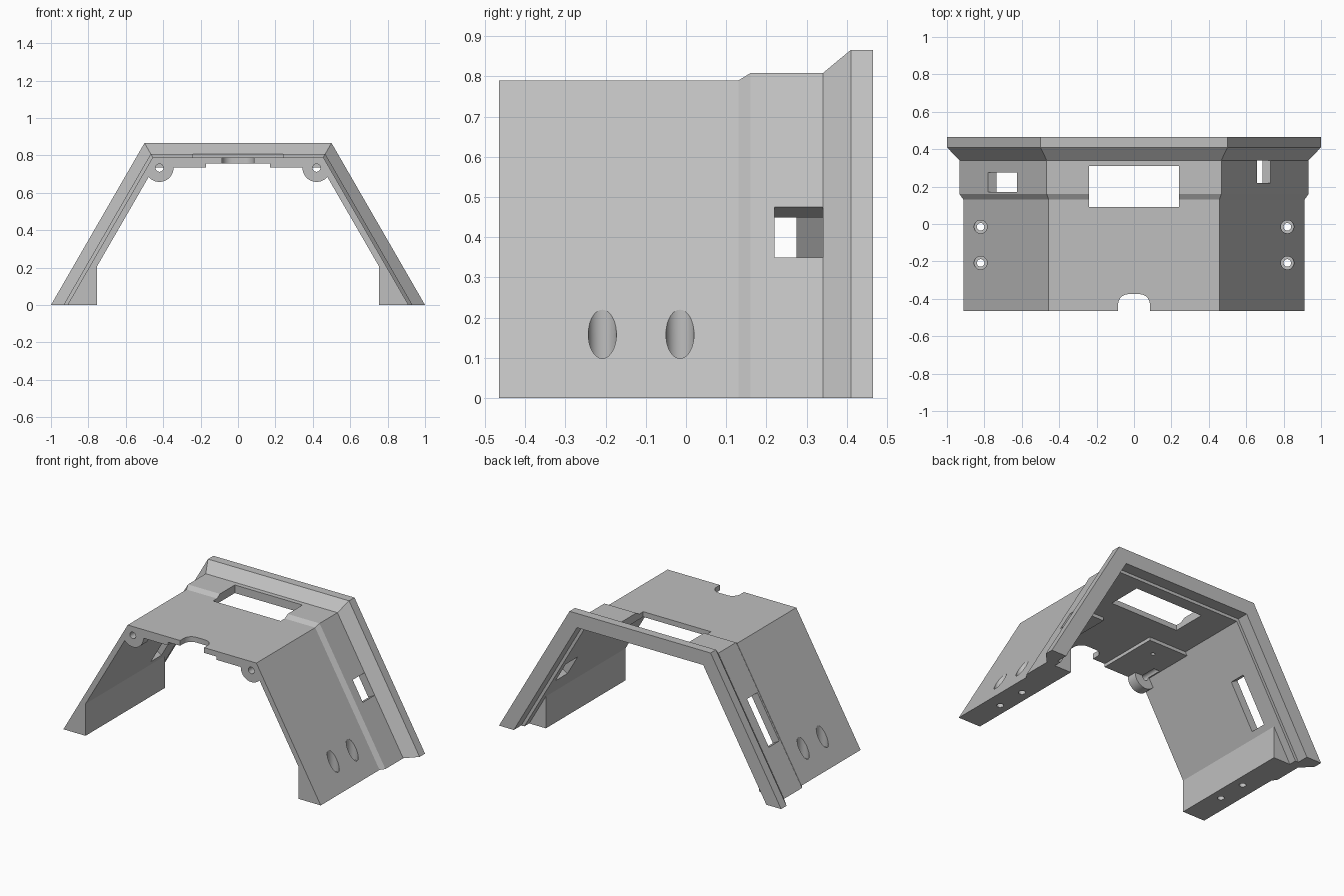
import bpy, bmesh, math
from mathutils import Matrix, Vector

cube = bpy.data.objects.get("Cube")
if cube:
    bpy.data.objects.remove(cube, do_unlink=True)

SLOPE = math.sqrt(3)


def make(name, bm):
    bmesh.ops.recalc_face_normals(bm, faces=bm.faces)
    mesh = bpy.data.meshes.new(name)
    bm.to_mesh(mesh)
    bm.free()
    ob = bpy.data.objects.new(name, mesh)
    bpy.context.collection.objects.link(ob)
    return ob


def loft(name, rings):
    """Closed solid through matching rings of points."""
    bm = bmesh.new()
    loops = [[bm.verts.new(p) for p in ring] for ring in rings]
    n = len(loops[0])
    for a, b in zip(loops, loops[1:]):
        for i in range(n):
            j = (i + 1) % n
            bm.faces.new((a[i], a[j], b[j], b[i]))
    bm.faces.new(loops[0])
    bm.faces.new(loops[-1])
    return make(name, bm)


def arch(r, y, base=0.0):
    """Half-hexagon section of radius r, reaching down to the base height."""
    foot, top = r - base / SLOPE, r * SLOPE / 2
    return [(-foot, y, base), (foot, y, base), (r / 2, y, top), (-r / 2, y, top)]


def box(name, lo, hi, rot=Matrix.Identity(4)):
    lo, hi = Vector(lo), Vector(hi)
    bm = bmesh.new()
    bmesh.ops.create_cube(bm, size=1)
    bmesh.ops.scale(bm, vec=hi - lo, verts=bm.verts)
    bmesh.ops.translate(bm, vec=(lo + hi) / 2, verts=bm.verts)
    bm.transform(rot)
    return make(name, bm)


def cylinder(name, centre, radius, depth, along_y=False):
    bm = bmesh.new()
    bmesh.ops.create_cone(bm, cap_ends=True, segments=40, radius1=radius,
                          radius2=radius, depth=depth)
    turn = Matrix.Rotation(math.pi / 2 if along_y else 0, 4, 'X')
    bm.transform(Matrix.Translation(centre) @ turn)
    return make(name, bm)


def subtract(target, cutter):
    mod = target.modifiers.new("cut", 'BOOLEAN')
    mod.operation, mod.solver, mod.object = 'DIFFERENCE', 'EXACT', cutter
    bpy.context.view_layer.objects.active = target
    bpy.ops.object.modifier_apply(modifier=mod.name)
    bpy.data.objects.remove(cutter, do_unlink=True)


# Outer shell with a small step and a flared back rim
stations = [(-0.465, 0.912), (0.13, 0.912), (0.16, 0.933), (0.34, 0.933),
            (0.41, 1.0), (0.465, 1.0)]
shell = loft("arched_housing", [arch(r, y) for y, r in stations])

# Hollow, keeping feet, ceiling pads and screw bosses solid
hollow = loft("hollow", [arch(0.873, -0.6, -0.1), arch(0.873, 0.6, -0.1)])
for s in (-1, 1):
    xs = sorted((s * 0.755, s * 1.2))
    subtract(hollow, box("foot", (xs[0], -0.7, -0.2), (xs[1], 0.34, 0.4)))
    xs = sorted((s * 0.172, s * 0.6))
    subtract(hollow, box("pad", (xs[0], -0.7, 0.735), (xs[1], -0.065, 0.9)))
    subtract(hollow, cylinder("boss", (s * 0.42, -0.55, 0.733), 0.075, 0.3, True))
subtract(shell, hollow)

# Recess inside the back rim
subtract(shell, loft("rim_recess", [arch(0.895, 0.39, -0.1), arch(0.895, 0.6, -0.1)]))

# Screw holes in bosses, pads and feet
for s in (-1, 1):
    subtract(shell, cylinder("boss_hole", (s * 0.42, -0.45, 0.733), 0.021, 0.3, True))
    subtract(shell, cylinder("pad_hole", (s * 0.288, -0.175, 0.72), 0.012, 0.1))
    for y in (-0.208, -0.015):
        subtract(shell, cylinder("foot_hole", (s * 0.82, y, 0.1), 0.02, 0.4))
        subtract(shell, cylinder("counterbore", (s * 0.82, y, 0.23), 0.035, 0.3))

# Top window
subtract(shell, box("top_window", (-0.24, 0.09, 0.6), (0.24, 0.31, 1)))

# Side windows, cut square to the sloping walls
for s, y0, y1, z0, z1 in ((1, 0.22, 0.34, 0.35, 0.475), (-1, 0.17, 0.275, 0.265, 0.533)):
    zm = (z0 + z1) / 2
    half = (z1 - z0) / SLOPE
    place = (Matrix.Translation((s * (0.933 - zm / SLOPE), 0, zm))
             @ Matrix.Rotation(-s * math.pi / 6, 4, 'Y'))
    subtract(shell, box("side_window", (-0.15, y0, -half), (0.15, y1, half), place))

# Rounded cable notch in the front edge
outline = [(-0.085, -0.6), (0.085, -0.6)]
for cx, start in ((0.03, 0), (-0.03, 90)):
    for k in range(9):
        a = math.radians(start + k * 90 / 8)
        outline.append((cx + 0.055 * math.cos(a), -0.43 + 0.055 * math.sin(a)))
subtract(shell, loft("notch", [[(x, y, z) for x, y in outline] for z in (0.6, 1)]))

# Single grey finish
grey = bpy.data.materials.new("plain_grey")
grey.use_nodes = True
colour = (0.52, 0.52, 0.52, 1)
grey.diffuse_color = colour
grey.node_tree.nodes["Principled BSDF"].inputs["Base Color"].default_value = colour
shell.data.materials.clear()
shell.data.materials.append(grey)

bpy.ops.object.select_all(action='DESELECT')
shell.select_set(True)
bpy.context.view_layer.objects.active = shell
bpy.ops.object.shade_smooth_by_angle(angle=math.radians(20))
